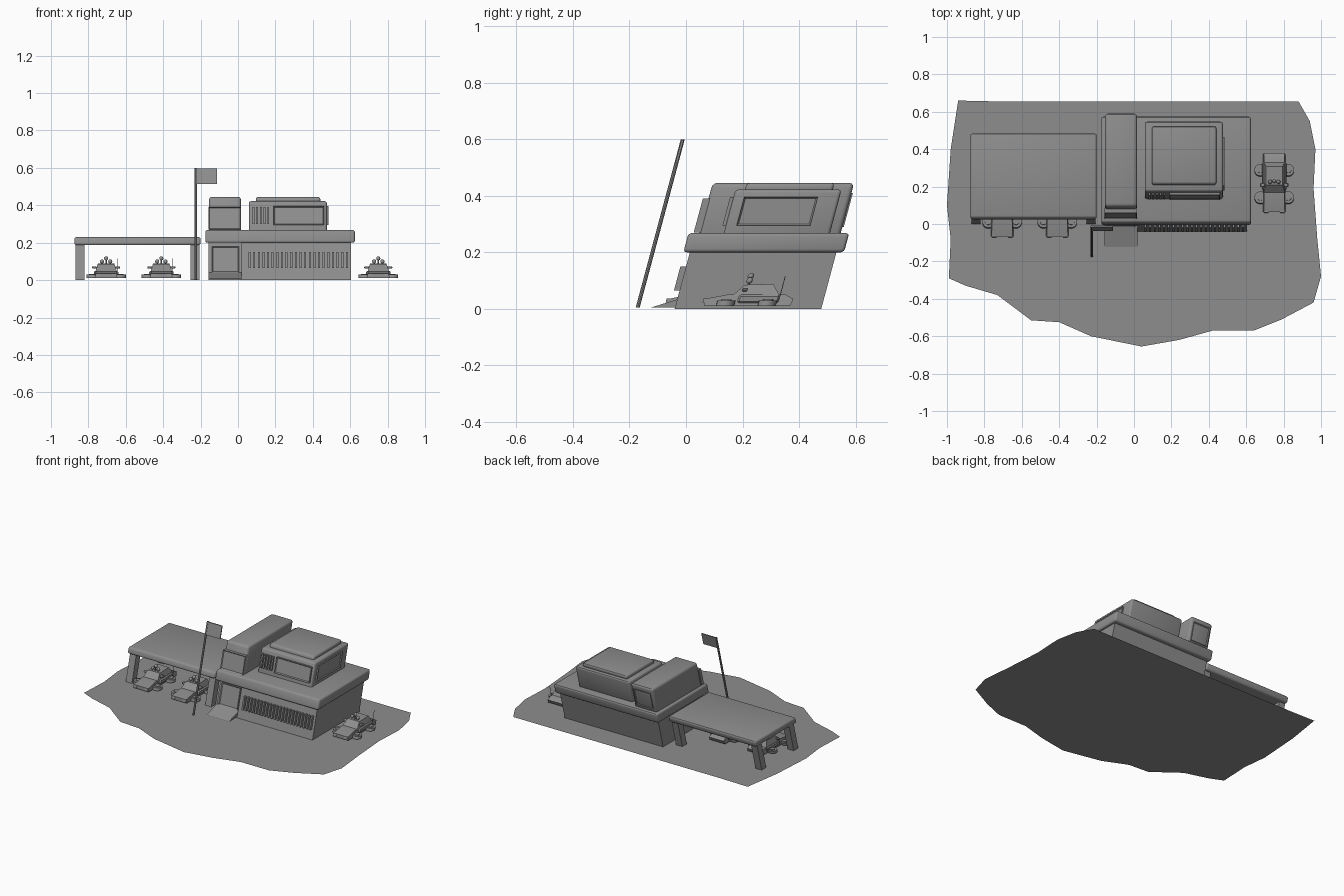
import bpy, bmesh, math
from mathutils import Matrix, Vector

default = bpy.data.objects.get("Cube")
if default:
    bpy.data.objects.remove(default, do_unlink=True)

LEAN = 0.268  # everything upright leans backwards

grey = bpy.data.materials.new("plain grey")
grey.use_nodes = True
COLOUR = (0.27, 0.27, 0.27, 1)
grey.diffuse_color = COLOUR
grey.node_tree.nodes["Principled BSDF"].inputs["Base Color"].default_value = COLOUR


def box(bm, x, y, z, bevel=0, segments=3):
    """Add a box spanning the three ranges, optionally with rounded edges."""
    size = Vector((x[1] - x[0], y[1] - y[0], z[1] - z[0]))
    centre = Vector((sum(x), sum(y), sum(z))) / 2
    verts = bmesh.ops.create_cube(
        bm, size=1, matrix=Matrix.Translation(centre) @ Matrix.Diagonal((*size, 1)))["verts"]
    if bevel:
        edges = list({e for v in verts for e in v.link_edges})
        bmesh.ops.bevel(bm, geom=edges, offset=bevel, segments=segments,
                        profile=0.5, affect='EDGES')
    return verts


def panel(bm, x, y, z, facing, rim=0.008, depth=0.006):
    """Add a framed plate with a sunken middle on the side it faces."""
    verts = box(bm, x, y, z)
    bm.normal_update()
    faces = {f for v in verts for f in v.link_faces}
    front = max(faces, key=lambda f: f.normal.dot(Vector(facing)))
    bmesh.ops.inset_region(bm, faces=[front], thickness=rim, depth=-depth)


def prism(bm, profile, x, taper=0, top=1):
    """Extrude a (y, z) outline across x, narrowing it towards the top."""
    rows = []
    for px, side in ((x[0], 1), (x[1], -1)):
        rows.append([bm.verts.new((px + side * taper * z / top, y, z)) for y, z in profile])
    bm.faces.new(rows[0])
    bm.faces.new(rows[1][::-1])
    n = len(profile)
    for i in range(n):
        j = (i + 1) % n
        bm.faces.new((rows[0][j], rows[0][i], rows[1][i], rows[1][j]))


def rod(bm, centre, radius, height, sides=16):
    bmesh.ops.create_cone(bm, cap_ends=True, segments=sides, radius1=radius, radius2=radius,
                          depth=height, matrix=Matrix.Translation(centre))


def finish(name, bm, flat=False):
    """Lean the part, then turn it into an object."""
    for v in bm.verts:
        v.co.y += LEAN * v.co.z
    if not flat:
        bmesh.ops.recalc_face_normals(bm, faces=bm.faces)
    mesh = bpy.data.meshes.new(name)
    bm.to_mesh(mesh)
    bm.free()
    mesh.materials.append(grey)
    obj = bpy.data.objects.new(name, mesh)
    bpy.context.collection.objects.link(obj)
    bpy.ops.object.select_all(action='DESELECT')
    obj.select_set(True)
    bpy.context.view_layer.objects.active = obj
    bpy.ops.object.shade_smooth_by_angle(angle=math.radians(35))
    return obj


def single_box(name, x, y, z, bevel=0):
    bm = bmesh.new()
    box(bm, x, y, z, bevel)
    return finish(name, bm)


# Ground sheet with an uneven outline
outline = [(-.94, .66), (-.72, .655), (.88, .655), (.94, .55), (.97, .4), (.96, .19),
           (.98, -.08), (1, -.28), (.96, -.42), (.79, -.51), (.64, -.57), (.42, -.57),
           (.24, -.62), (.04, -.655), (-.23, -.6), (-.4, -.525), (-.55, -.515),
           (-.73, -.38), (-.9, -.33), (-.99, -.29), (-.98, -.08), (-1, .1), (-.98, .4)]
bm = bmesh.new()
ground = bm.faces.new([bm.verts.new((x, y, 0)) for x, y in outline])
ground.normal_update()
if ground.normal.z < 0:
    ground.normal_flip()
finish("ground", bm, flat=True)

# Main building, its recessed entry and the ramp
single_box("main_building", (.02, .605), (-.04, .478), (0, .21))
single_box("entry_block", (-.157, .02), (-.02, .478), (0, .21))
bm = bmesh.new()
prism(bm, [(-.125, .005), (-.02, .04), (-.02, .005)], (-.157, .018))
finish("entry_ramp", bm)
bm = bmesh.new()
panel(bm, (-.14, .005), (-.027, -.02), (.04, .18), (0, -1, 0))
finish("entry_door", bm)
single_box("roof_slab", (-.175, .625), (-.063, .505), (.2, .268), .012)

# Upright fins along the front wall
bm = bmesh.new()
for i in range(22):
    x = .056 + i * .0248
    box(bm, (x, x + .011), (-.06, -.038), (.065, .15))
finish("wall_fins", bm)

# Long narrow tower on the roof with a framed panel at each end
single_box("roof_tower", (-.155, .016), (-.025, .475), (.25, .445), .016)
bm = bmesh.new()
panel(bm, (-.158, .016), (-.045, -.02), (.27, .39), (0, -1, 0))
panel(bm, (-.135, -.005), (.47, .48), (.29, .41), (0, 1, 0))
finish("tower_panels", bm)

# Wide upper room with its cap, windows and vents
single_box("upper_room", (.058, .475), (.062, .437), (.25, .422), .012)
single_box("upper_room_cap", (.095, .44), (.095, .406), (.41, .445), .012)
bm = bmesh.new()
panel(bm, (.19, .46), (.05, .064), (.295, .395), (0, -1, 0))
panel(bm, (.473, .485), (.1, .36), (.295, .395), (1, 0, 0))
finish("upper_windows", bm)
bm = bmesh.new()
for i in range(5):
    x = .077 + i * .02
    box(bm, (x, x + .01), (.05, .064), (.3, .39))
finish("upper_vents", bm)

# Canopy over the parking bays
single_box("canopy_roof", (-.875, -.2), (-.028, .425), (.187, .23), .012)
bm = bmesh.new()
for x in (-.87, -.255):
    for y in (0, .355):
        box(bm, (x, x + .048), (y, y + .05), (0, .2))
finish("canopy_legs", bm)

# Flag
bm = bmesh.new()
rod(bm, (-.225, -.172, .302), .007, .595, 8)
finish("flag_pole", bm)
single_box("flag", (-.222, -.113), (-.176, -.168), (.515, .597))

# Hovering vehicle: hull, cabin, lift discs, roof lights and aerial
bm = bmesh.new()
prism(bm, [(-.16, .012), (-.165, .035), (-.09, .05), (.12, .05), (.15, .035), (.145, .012)],
      (-.062, .062), .008, .05)
prism(bm, [(-.07, .045), (-.035, .085), (.065, .088), (.1, .045)], (-.072, .072), .028, .088)
box(bm, (-.065, .065), (-.045, .1), (.02, .05), .006, 1)
for side in (-1, 1):
    for y in (-.085, .062):
        rod(bm, (side * .074, y, .02), .032, .018, 20)
        rod(bm, (side * .074, y, .03), .018, .008, 16)
    box(bm, sorted((side * .05, side * .075)), (-.04, -.02), (.062, .074), .003, 1)
    box(bm, sorted((side * .03, side * .055)), (-.168, -.15), (.022, .036))
for x, z in ((-.022, .1), (0, .116), (.022, .1)):
    bmesh.ops.create_uvsphere(bm, u_segments=12, v_segments=8, radius=.011,
                              matrix=Matrix.Translation((x, -.022, z)))
    rod(bm, (x, -.022, (z + .08) / 2), .004, z - .08, 6)
rod(bm, (.06, .1, .08), .0015, .07, 6)
vehicle = finish("vehicle_right_bay", bm)
vehicle.location = (.75, .22, 0)
for name, x in (("vehicle_canopy_outer", -.705), ("vehicle_canopy_inner", -.41)):
    twin = vehicle.copy()
    twin.name = name
    twin.location = (x, .09, 0)
    bpy.context.collection.objects.link(twin)
